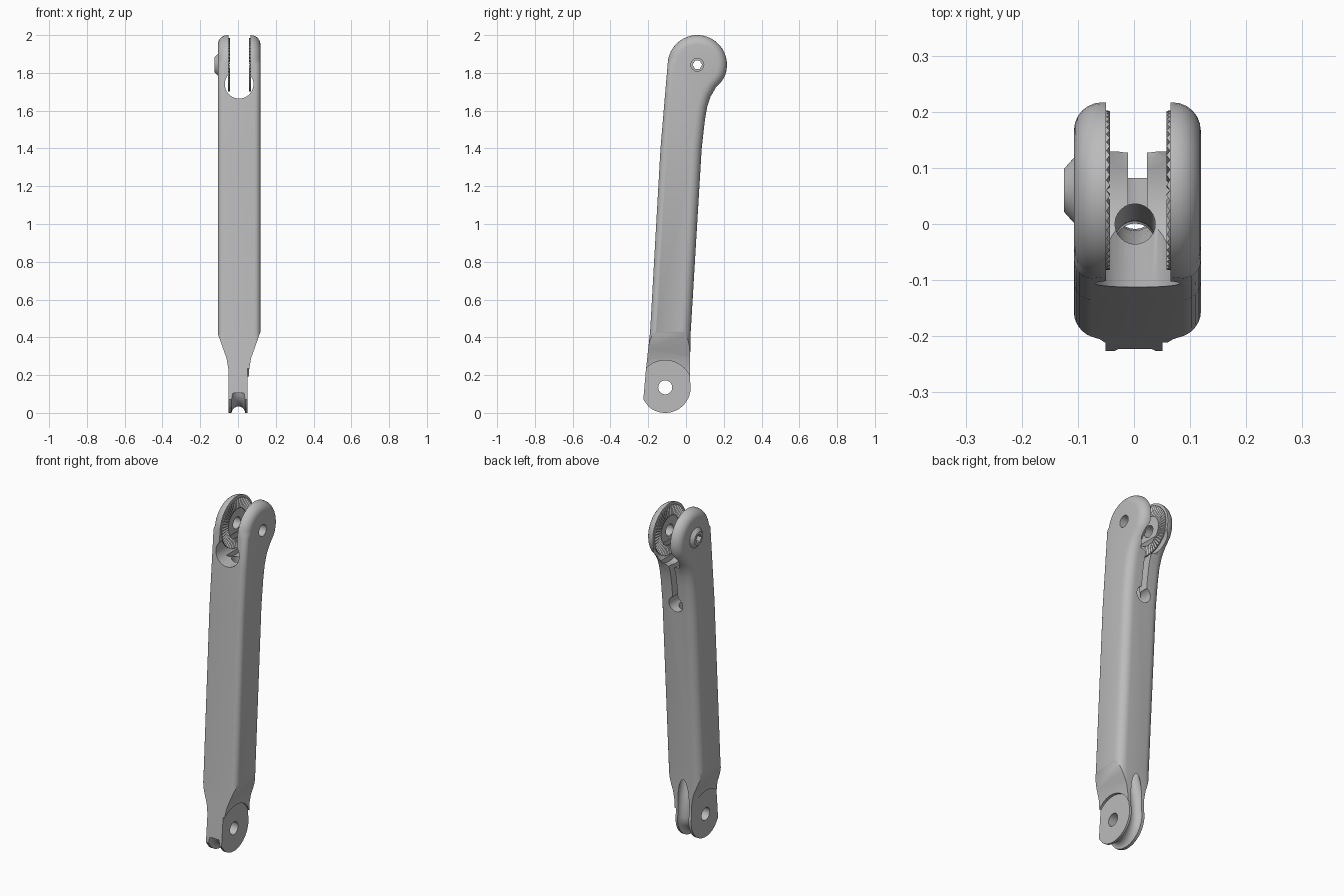
import bpy, bmesh, math
from mathutils import Vector, Matrix

cube = bpy.data.objects.get("Cube")
if cube:
    bpy.data.objects.remove(cube)

grey = bpy.data.materials.new("satin grey")
grey.use_nodes = True
grey.diffuse_color = (0.5, 0.5, 0.5, 1)
grey.node_tree.nodes["Principled BSDF"].inputs["Base Color"].default_value = (0.5, 0.5, 0.5, 1)

MID, HALF = 0.006, 0.113          # middle and half width across x
PIVOT, FOOT = (0.06, 1.843), (-0.11, 0.135)   # (y, z) of the two pin holes


def make(name, bm):
    bmesh.ops.recalc_face_normals(bm, faces=bm.faces)
    mesh = bpy.data.meshes.new(name)
    bm.to_mesh(mesh)
    bm.free()
    mesh.materials.append(grey)
    ob = bpy.data.objects.new(name, mesh)
    bpy.context.collection.objects.link(ob)
    return ob


def loft(name, rings):
    """Skin a list of equal-length point rings and cap both ends."""
    bm = bmesh.new()
    rows = [[bm.verts.new(p) for p in ring] for ring in rings]
    n = len(rows[0])
    for a, b in zip(rows, rows[1:]):
        for i in range(n):
            j = (i + 1) % n
            bm.faces.new((a[i], a[j], b[j], b[i]))
    bm.faces.new(rows[0])
    bm.faces.new(rows[-1])
    return make(name, bm)


def arc(centre, radius, start, end, steps):
    angles = [math.radians(start + (end - start) * i / steps) for i in range(steps + 1)]
    return [(centre[0] + radius * math.cos(a), centre[1] + radius * math.sin(a)) for a in angles]


def disc(name, centre, x0, x1, r0, r1=None, sides=48):
    """Round bar or cone along x."""
    rings = []
    for x, r in ((x0, r0), (x1, r1 or r0)):
        rings.append([(x, y, z) for y, z in arc(centre, r, 0, 360, sides)[:-1]])
    return loft(name, rings)


def tube(name, path, radius, sides=24):
    """Round tube following a (y, z) path."""
    pts = [Vector((MID - 0.004, y, z)) for y, z in path]
    rings = []
    for i, p in enumerate(pts):
        t = (pts[min(i + 1, len(pts) - 1)] - pts[max(i - 1, 0)]).normalized()
        side = Vector((1, 0, 0))
        up = t.cross(side)
        rings.append([p + radius * (side * c + up * s)
                      for c, s in arc((0, 0), 1, 0, 360, sides)[:-1]])
    return loft(name, rings)


def cut(target, *cutters):
    for c in cutters:
        mod = target.modifiers.new("cut", 'BOOLEAN')
        mod.operation, mod.solver, mod.object = 'DIFFERENCE', 'EXACT', c
        bpy.context.view_layer.objects.active = target
        bpy.ops.object.modifier_apply(modifier=mod.name)
        bpy.data.objects.remove(c)


def smooth(ob):
    bpy.ops.object.select_all(action='DESELECT')
    ob.select_set(True)
    bpy.context.view_layer.objects.active = ob
    bpy.ops.object.shade_smooth_by_angle(angle=math.radians(32))


# Arm: side outline, clockwise, given depth with rounded rims
outline = arc(PIVOT, 0.157, 178, -35, 28)
outline += [(0.158, 1.72), (0.13, 1.675), (0.112, 1.62), (0.1, 1.55), (0.083, 1.4),
            (0.025, 0.43), (0.022, 0.3)]
outline += arc(FOOT, 0.135, 15, -130, 22)
outline += [(-0.226, 0.07), (-0.213, 0.22), (-0.19, 0.43), (-0.135, 1.4),
            (-0.118, 1.6), (-0.113, 1.66)]
pts = [Vector(p) for p in outline]
normals, rims = [], []
for i, p in enumerate(pts):
    a = (p - pts[i - 1]).normalized()
    b = (pts[(i + 1) % len(pts)] - p).normalized()
    t = (a + b).normalized()
    normals.append(Vector((-t.y, t.x)))
    middle = -0.055 + 0.06 * (p.y - 0.43)
    rims.append(0.05 if p.x > middle or p.y > 1.85 else 0.032)

rings = []
STEPS = 6
for side in (-1, 1):
    for k in range(STEPS + 1):
        ang = math.pi / 2 * (k if side > 0 else STEPS - k) / STEPS
        rings.append([(MID + side * (HALF - r * (1 - math.sin(ang))),
                       *(p - n * r * (1 - math.cos(ang))))
                      for p, n, r in zip(pts, normals, rims)])
arm = loft("arm", rings)

# Narrowed foot: sloping shoulders, then a flat round step on each side
shoulder = [(0.125, 0.445), (0.113, 0.425), (0.085, 0.345), (0.065, 0.29), (0.055, 0.23),
            (0.055, -0.1), (0.3, -0.1), (0.3, 0.445)]
for side in (-1, 1):
    wedge = loft("shoulder_cutter", [[(MID * 0.7 + side * x, y, z) for x, z in shoulder]
                                     for y in (-0.4, 0.3)])
    step = disc("step_cutter", FOOT, side * 0.051, side * 0.2, 0.143)
    cut(arm, wedge, step)

# Fork: flat slot, rounded throat, narrow slit and keyhole at the back
slot = disc("slot_cutter", PIVOT, -0.05, 0.065, 0.183, sides=64)
throat = loft("throat_cutter", [[(x, y, z) for x, z in arc((MID, 1.74), 0.076, 0, 360, 40)[:-1]]
                                for y in (-0.3, 0.35)])
slit = loft("slit_cutter", [[(MID + x, y, z) for x, y in
                             ((-0.017, 0.0), (0.017, 0.0), (0.017, 0.3), (-0.017, 0.3))]
                            for z in (1.42, 1.75)])
keyhole = loft("keyhole_cutter", [[(x, y, z) for x, z in arc((MID, 1.43), 0.045, 0, 360, 32)[:-1]]
                                  for y in (-0.01, 0.3)])
cut(arm, slot, throat, slit, keyhole)

# Cable channel: around the foot rim, then up through the arm to the throat
groove = arc(FOOT, 0.137, 196, 360, 20)
groove += [(0.024, 0.2), (0.014, 0.27), (-0.01, 0.36), (-0.035, 0.48), (-0.03, 0.7),
           (0.0, 1.3), (0.0, 1.72)]
cut(arm, tube("channel_cutter", groove, 0.036))

# Pin holes
cut(arm, disc("foot_hole_cutter", FOOT, -0.3, 0.3, 0.037),
    disc("pivot_hole_cutter", PIVOT, -0.3, 0.3, 0.034))
smooth(arm)

# Conical nut seat on the outside of one fork cheek
seat = disc("nut_seat", PIVOT, -0.1, -0.125, 0.066, 0.038)
cut(seat, disc("nut_hole_cutter", PIVOT, -0.3, 0.3, 0.025, sides=6))
smooth(seat)

# Toothed rings on the inner faces of the fork
TEETH = 48
for name, x, way in (("tooth_ring_right", -0.05, 1), ("tooth_ring_left", 0.065, -1)):
    bm = bmesh.new()
    inner, outer, low_in, low_out = [], [], [], []
    for i in range(TEETH * 2):
        a = math.pi * i / TEETH
        h = x + way * (0.007 if i % 2 else 0.001)
        for row, r, hx in ((inner, 0.085, h), (outer, 0.142, h),
                           (low_in, 0.085, x - way * 0.003), (low_out, 0.142, x - way * 0.003)):
            row.append(bm.verts.new((hx, PIVOT[0] + r * math.cos(a), PIVOT[1] + r * math.sin(a))))
    for i in range(TEETH * 2):
        j = (i + 1) % (TEETH * 2)
        for p, q in ((inner, outer), (outer, low_out), (low_out, low_in), (low_in, inner)):
            bm.faces.new((p[i], p[j], q[j], q[i]))
    make(name, bm)
